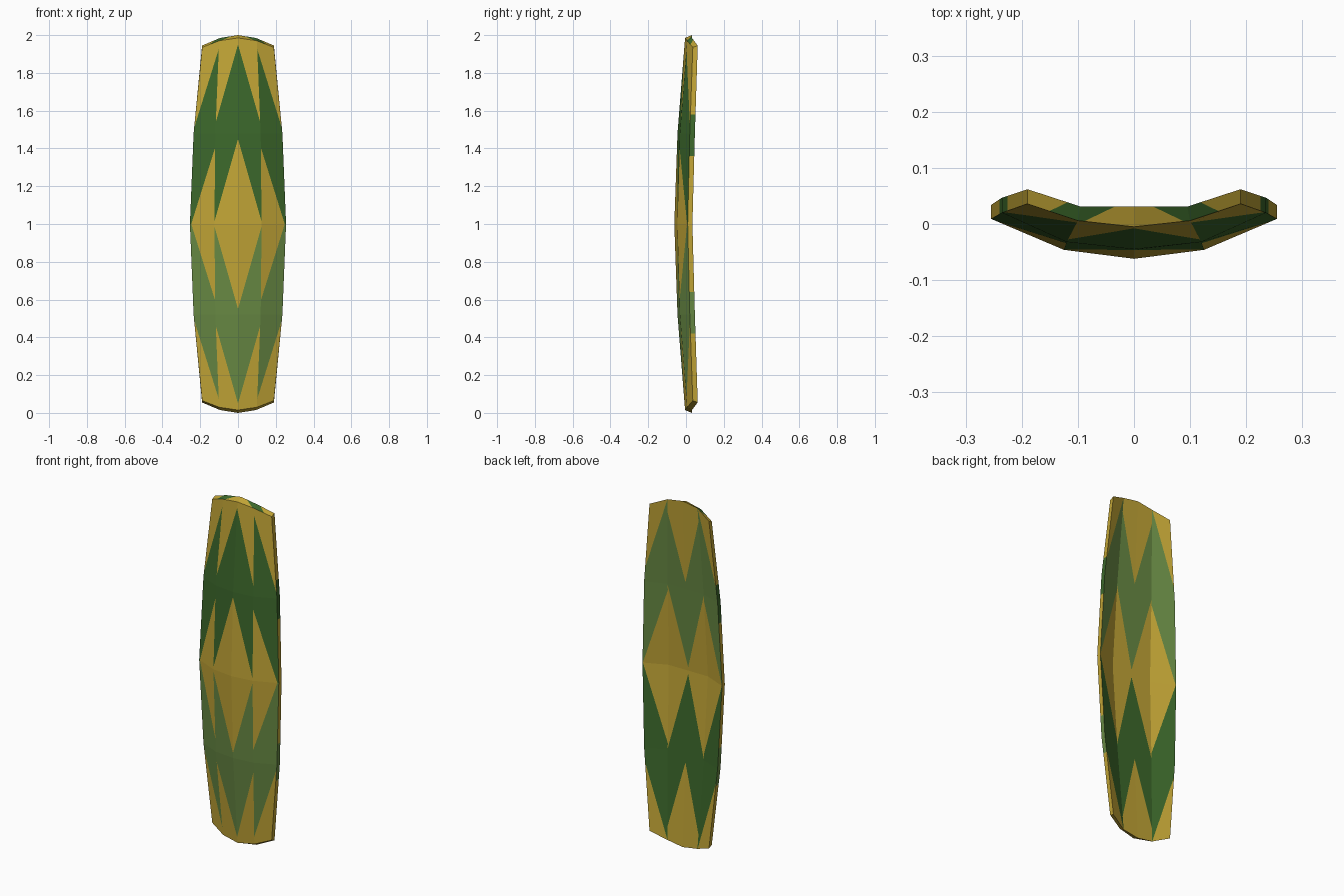
import bpy, bmesh
from mathutils import Vector

if "Cube" in bpy.data.objects:
    bpy.data.objects.remove(bpy.data.objects["Cube"])


def material(name, rgb):
    m = bpy.data.materials.new(name)
    lin = [((c / 255 + 0.055) / 1.055) ** 2.4 for c in rgb]
    m.diffuse_color = (*lin, 1)
    m.use_nodes = True
    m.node_tree.nodes["Principled BSDF"].inputs["Base Color"].default_value = m.diffuse_color
    return m


MATS = [material("gold", (194, 165, 54)),
        material("dark_green", (60, 104, 43)),
        material("light_green", (104, 138, 68))]

# Upper right quarter: columns from centre to rim, each running tip -> middle
FRONT = [[(0, -.005, 1.985), (0, -.045, 1.48), (0, -.062, 1)],
         [(.10, .006, 1.97), (.12, -.032, 1.48), (.125, -.046, 1)],
         [(.19, .036, 1.935), (.235, .02, 1.48), (.2545, .009, 1)]]
BACK = [[(0, .031, 2), (0, .003, 1.48), (0, -.021, 1)],
        [(.095, .031, 1.985), (.115, .003, 1.48), (.125, -.021, 1)],
        [(.19, .062, 1.945), (.235, .047, 1.48), (.2545, .034, 1)]]

points, polys, slots = [], [], []


def panel(a, b, out, cuts, normal, green_upper, green_lower):
    """Strip between point rows a and b, cut by two parallel lines;
    the band between the cuts is green. Mirrored to all four quarters."""
    bm = bmesh.new()
    va = [bm.verts.new(p) for p in a]
    vb = [bm.verts.new(p) for p in b]
    for i in range(len(a) - 1):
        bm.faces.new((va[i], vb[i], vb[i + 1], va[i + 1]))
    for co in cuts:
        bmesh.ops.bisect_plane(bm, geom=bm.verts[:] + bm.edges[:] + bm.faces[:],
                               dist=1e-5, plane_co=co, plane_no=normal)
    bm.normal_update()
    n = Vector(normal)
    for f in bm.faces:
        c = f.calc_center_median()
        hi, lo = [(c - Vector(p)).dot(n) for p in cuts]
        banded = hi * lo < 0
        for sx in (1, -1):
            for sz in (1, -1):
                cs = [Vector((v.co.x * sx, v.co.y, 1 + (v.co.z - 1) * sz)) for v in f.verts]
                flip = (f.normal.dot(Vector(out)) < 0) != (sx * sz < 0)
                if flip:
                    cs.reverse()
                polys.append(range(len(points), len(points) + len(cs)))
                points.extend(cs)
                slots.append((green_upper if sz > 0 else green_lower) if banded else 0)
    bm.free()


def zigzag(peak_x, valley_x, hi, lo, drop):
    """Cut points and plane normal for one slanted stripe band."""
    return [(peak_x, 0, hi), (peak_x, 0, lo)], (drop, 0, valley_x - peak_x)


# Front face panels
for i, stripe in enumerate([(0, .12, 1.95, 1.45, .42), (.11, .235, 1.90, 1.44, .40)]):
    panel(FRONT[i], FRONT[i + 1], (0, -1, 0), *zigzag(*stripe), 1, 2)

# Back face panels, zigzag peaks on the side ridges, greens swapped
for i, stripe in enumerate([(.11, 0, 1.95, 1.45, .43), (.11, .24, 1.94, 1.46, .42)]):
    panel(BACK[i], BACK[i + 1], (0, 1, 0), *zigzag(*stripe), 2, 1)

# Side rim: mostly gold with a short green patch
panel(FRONT[2], BACK[2], (1, 0, 0), [(0, 0, 1.58), (0, 0, 1.36)], (0, 0, 1), 1, 2)

# Top and bottom rim with small slanted patches
panel([c[0] for c in FRONT], [c[0] for c in BACK], (0, 0, 1),
      [(.03, .033, 2), (.13, .033, 2)], (.024, .05, 0), 1, 0)

# Assemble the curved shield
mesh = bpy.data.meshes.new("long_shield")
mesh.from_pydata([tuple(p) for p in points], [], [tuple(p) for p in polys])
for m in MATS:
    mesh.materials.append(m)
for p, s in zip(mesh.polygons, slots):
    p.material_index = s
shield = bpy.data.objects.new("long_shield", mesh)
bpy.context.collection.objects.link(shield)

# Weld the seams
bm = bmesh.new()
bm.from_mesh(mesh)
bmesh.ops.remove_doubles(bm, verts=bm.verts[:], dist=1e-5)
bm.to_mesh(mesh)
bm.free()
